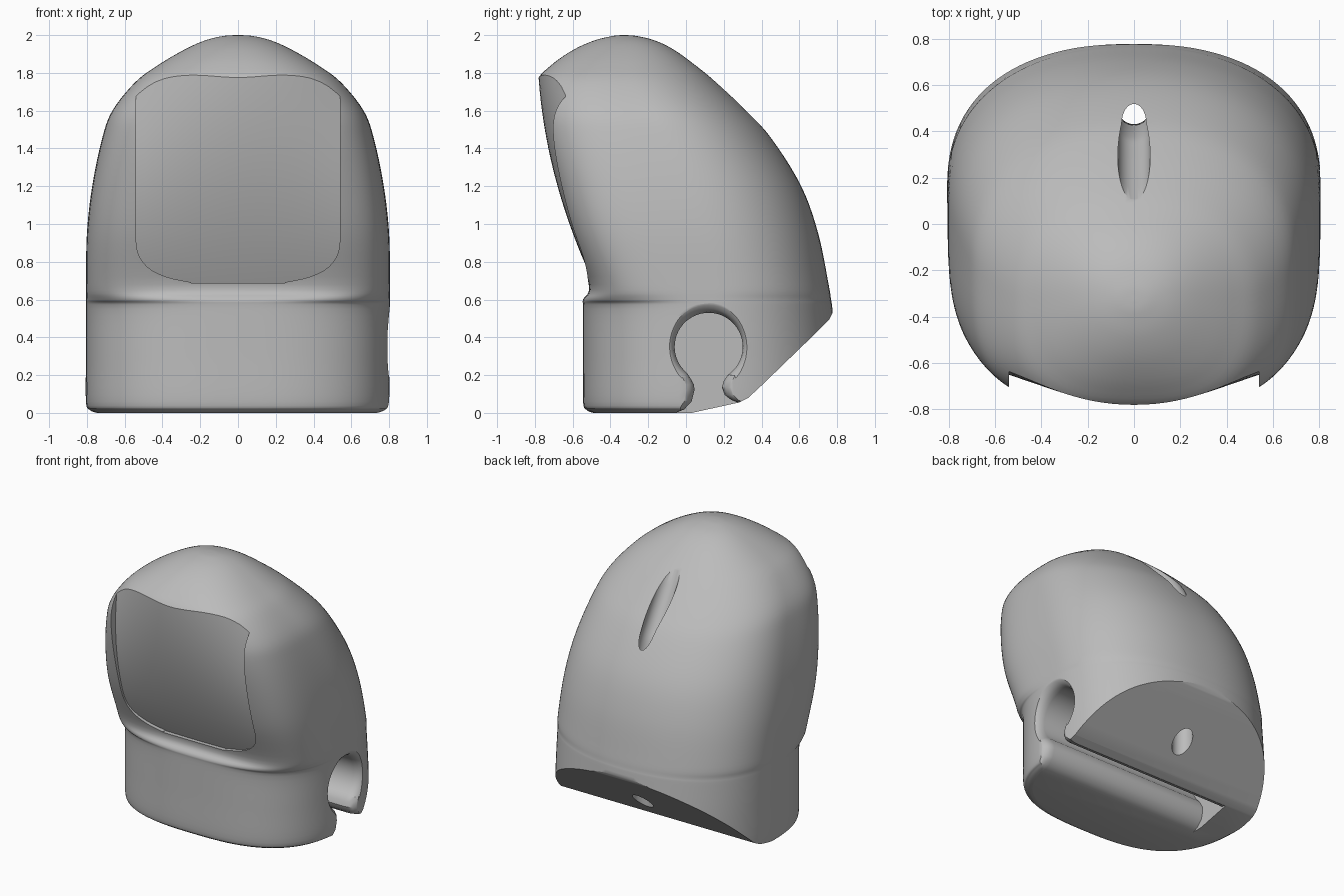
import bpy, bmesh, math
from math import sin, cos, pi

cube = bpy.data.objects.get("Cube")
if cube:
    bpy.data.objects.remove(cube)

grey = bpy.data.materials.new("plain_grey")
grey.use_nodes = True
grey.diffuse_color = (0.5, 0.5, 0.5, 1)
grey.node_tree.nodes["Principled BSDF"].inputs["Base Color"].default_value = (0.5, 0.5, 0.5, 1)


def loft(name, rings):
    """Closed solid through a list of equal-length rings."""
    bm = bmesh.new()
    rows = [[bm.verts.new(p) for p in ring] for ring in rings]
    n = len(rows[0])
    for a, b in zip(rows, rows[1:]):
        for i in range(n):
            j = (i + 1) % n
            bm.faces.new((a[i], a[j], b[j], b[i]))
    bm.faces.new(rows[0][::-1])
    bm.faces.new(rows[-1])
    bmesh.ops.recalc_face_normals(bm, faces=bm.faces)
    mesh = bpy.data.meshes.new(name)
    bm.to_mesh(mesh)
    bm.free()
    mesh.materials.append(grey)
    obj = bpy.data.objects.new(name, mesh)
    bpy.context.collection.objects.link(obj)
    return obj


def smooth_rows(keys, steps):
    """Spline through the key rows."""
    out = []
    for i in range(len(keys) - 1):
        quad = (keys[max(i - 1, 0)], keys[i], keys[i + 1], keys[min(i + 2, len(keys) - 1)])
        for s in range(steps):
            t = s / steps
            out.append([0.5 * (2 * b + (c - a) * t + (2 * a - 5 * b + 4 * c - d) * t * t
                               + (3 * b - a - 3 * c + d) * t ** 3) for a, b, c, d in zip(*quad)])
    return out + [list(keys[-1])]


def power(v, e):
    return math.copysign(abs(v) ** e, v)


def section(z, front, back, width, square, n=112):
    """Rounded outline with its own squareness at the front."""
    mid = front + (back - front) * 0.52
    ring = []
    for i in range(n):
        a = 2 * pi * i / n
        e = 2 / (square if sin(a) < 0 else 2.25)
        depth = mid - front if sin(a) < 0 else back - mid
        ring.append((width * power(cos(a), e), mid + depth * power(sin(a), e), z))
    return ring


# Body: height, front, back, half width, front squareness
body_keys = [
    (0, -.49, .80, .75, 2.8), (.015, -.525, .81, .785, 2.8), (.06, -.545, .81, .805, 2.8),
    (.3, -.545, .80, .805, 2.8), (.55, -.545, .775, .805, 2.8), (.6, -.545, .768, .805, 3.2),
    (.68, -.515, .755, .805, 4.2), (.95, -.62, .70, .80, 4.3), (1.2, -.70, .61, .772, 4.1),
    (1.45, -.77, .455, .72, 3.7), (1.6, -.793, .32, .665, 3.4), (1.75, -.793, .16, .545, 2.9),
    (1.84, -.715, .05, .425, 2.6), (1.92, -.60, -.06, .29, 2.3), (1.97, -.49, -.16, .18, 2.1),
    (1.995, -.39, -.26, .08, 2), (2, -.335, -.325, .005, 2)]
body = loft("body", [section(*row) for row in smooth_rows(body_keys, 5)])


# Front plate recess: gently bulging surface with rounded lower corners
def plate_ring(z, n=24):
    drop = min(max((.95 - z) / .265, 0), 1)
    half = max(.54 * (1 - drop ** 3) ** (1 / 3), .25)
    y0 = -.49 - .3725 * (z - .69) + .1825 * (z - .69) * (z - 1.2)
    bulge = .02 + .1 * ((z - .69) / .9) ** 2
    xs = [half * (2 * i / n - 1) for i in range(n + 1)]
    return [(x, y0 + bulge * (x / .55) ** 2, z) for x in xs] + [(half, -1.2, z), (-half, -1.2, z)]


heights = [.688 + .26 * (i / 14) ** 1.6 for i in range(15)] + [.95 + .05 * i for i in range(1, 20)]
plate_cut = loft("plate_cutter", [plate_ring(z) for z in heights])

# Sloped underside
under = [(.03, -.5), (.03, 0), (.28, .055), (.33, .08), (.4, .145), (.70, .435),
         (.76, .497), (.783, .545), (1.2, .545), (1.2, -.5)]
under_cut = loft("underside_cutter", [[(x, y, z) for y, z in under] for x in (-1.1, 1.1)])

# Side channel: round bore with a flared neck, widening at the open side
neck_front = [(.02, .19), (.042, .15), (.045, .12), (.03, .06), (-.01, .018), (-.06, -.002), (-.07, -.1)]
neck_back = [(.31, -.1), (.29, .05), (.24, .068), (.205, .095), (.19, .135), (.2, .17), (.22, .2)]


def channel_ring(x, grow):
    arc = [math.radians(-50 + 280 * i / 40) for i in range(41)]
    ring = [(x, .12 + (.18 + grow) * cos(a), .35 + (.18 + grow) * sin(a)) for a in arc]
    ring += [(x, y - grow, z) for y, z in neck_front]
    return ring + [(x, y + grow, z) for y, z in neck_back]


flare = [(-.56, 0), (.73, 0), (.76, .006), (.785, .02), (.8, .04), (.81, .06), (.9, .06)]
channel_cut = loft("channel_cutter", [channel_ring(x, g) for x, g in flare])

# Bent cord hole from the underside to the upper back
path = smooth_rows([(.5, 0), (.5, 1.0), (.485, 1.2), (.44, 1.37), (.38, 1.48), (.27, 1.66), (.08, 1.97)], 4)
rings = []
for i, (y, z) in enumerate(path):
    a, b = path[max(i - 1, 0)], path[min(i + 1, len(path) - 1)]
    length = math.dist(a, b)
    ty, tz = (b[0] - a[0]) / length, (b[1] - a[1]) / length
    rings.append([(.07 * cos(t), y + .07 * sin(t) * tz, z - .07 * sin(t) * ty)
                  for t in [2 * pi * k / 32 for k in range(32)]])
hole_cut = loft("cord_hole_cutter", rings)

# Cut everything, then shade
bpy.context.view_layer.objects.active = body
for cutter in (plate_cut, under_cut, channel_cut, hole_cut):
    mod = body.modifiers.new(cutter.name, "BOOLEAN")
    mod.operation = "DIFFERENCE"
    mod.solver = "EXACT"
    mod.object = cutter
    bpy.ops.object.modifier_apply(modifier=mod.name)
    bpy.data.objects.remove(cutter)
bpy.ops.object.select_all(action="DESELECT")
body.select_set(True)
bpy.ops.object.shade_smooth_by_angle(angle=math.radians(32))
